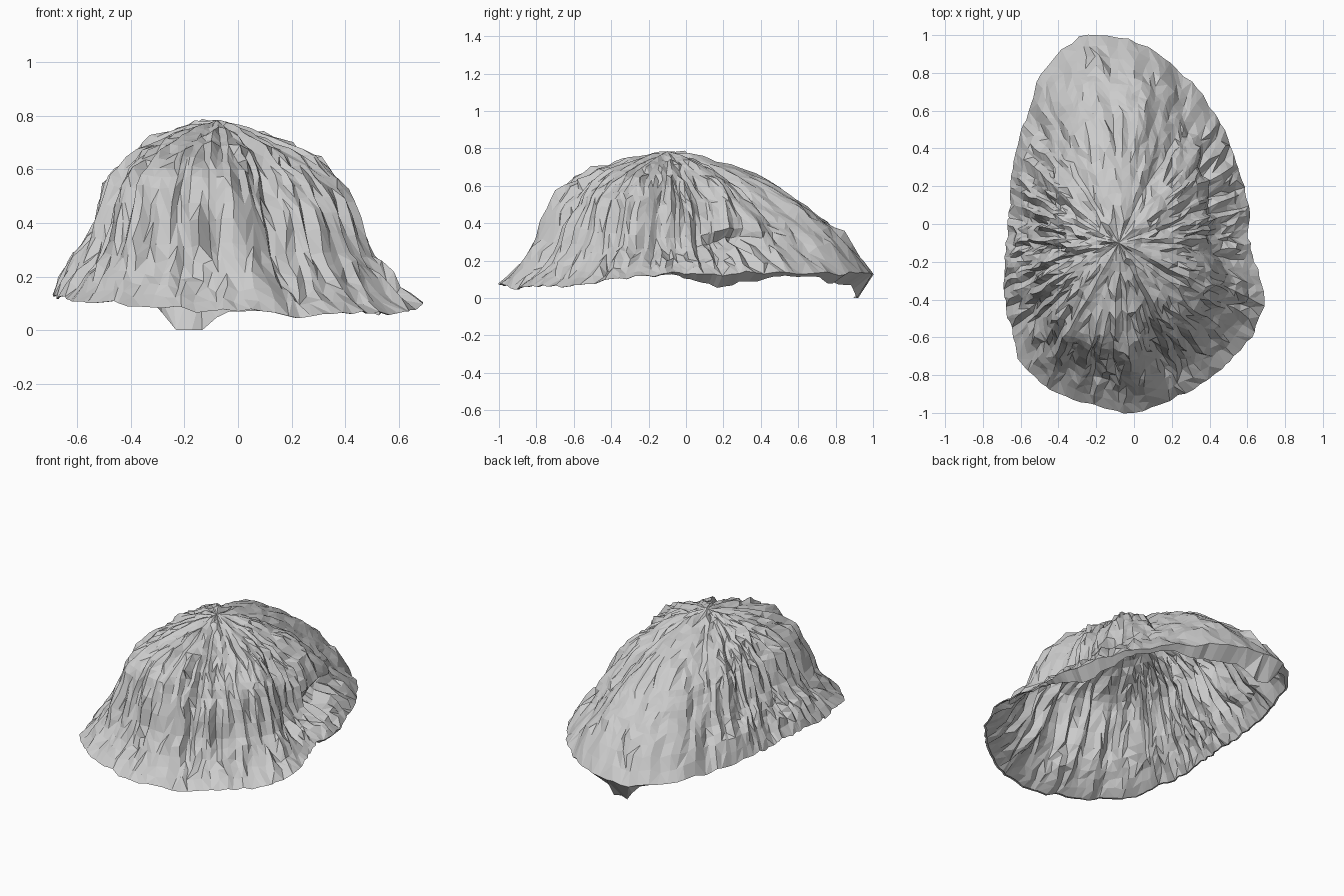
import bpy, bmesh, math
from mathutils import Vector, noise

cube = bpy.data.objects.get("Cube")
if cube:
    bpy.data.objects.remove(cube, do_unlink=True)

APEX = Vector((-0.08, -0.1))
SEGMENTS, RINGS = 132, 20

# Rim outline seen from above, counter-clockwise from the left side
OUTLINE = [(.61, .07), (.55, .3), (.47, .5), (.35, .7), (.2, .84), (.07, .94),
           (-.12, 1), (-.28, 1), (-.48, .82), (-.55, .6), (-.63, .35), (-.65, .1),
           (-.67, -.1), (-.69, -.3), (-.65, -.55), (-.62, -.7), (-.45, -.87),
           (-.2, -.96), (0, -1), (.22, -.92), (.45, -.77), (.62, -.6),
           (.69, -.42), (.64, -.2), (.6, -.07)]
# Height against share of the radius, on each side
LEFT = [(0, .785), (.29, .72), (.5, .62), (.65, .49), (.71, .39), (.76, .27), (.85, .2), (1, .1)]
RIGHT = [(0, .785), (.33, .73), (.52, .65), (.68, .53), (.72, .4), (.8, .3), (.92, .2), (1, .1)]
FRONT = [(0, .785), (.22, .75), (.43, .69), (.61, .6), (.69, .5), (.74, .41), (.78, .3), (.86, .2), (1, .1)]
BACK = [(0, .785), (.18, .75), (.34, .7), (.5, .62), (.65, .5), (.77, .4), (.88, .29), (1, .1)]
# Rim height against angle, and ring spacing that crowds the steep part
RIM_HEIGHT = [(0, .13), (1.6, .14), (2.2, .13), (3.4, .14), (4.2, .1), (4.7, .075),
              (5.1, .06), (5.6, .07), (5.88, .09), (6.1, .13), (math.tau, .13)]
SPACING = [(0, 0), (.5, .6), (.82, .82), (1, 1)]


def interpolate(table, x):
    for (x0, y0), (x1, y1) in zip(table, table[1:]):
        if x <= x1:
            return y0 + (y1 - y0) * (x - x0) / (x1 - x0)
    return table[-1][1]


def bump(x, centre, width):
    return math.exp(-((x - centre) / width) ** 2)


def around(angle, centre, width):
    # Bump on the circle, without a seam
    return bump((angle - centre + math.pi) % math.tau, math.pi, width)


def polar(point):
    d = Vector(point) - APEX
    return math.atan2(d.y, d.x) % math.tau, d.length


rim = sorted(polar(p) for p in OUTLINE)
rim = [(rim[-1][0] - math.tau, rim[-1][1])] + rim + [(rim[0][0] + math.tau, rim[0][1])]


def ribs(angle, t, frequency, seed, slope=2.5):
    # Noise stretched down the slope, so it reads as radial ribs
    x, y = math.cos(angle) * frequency, math.sin(angle) * frequency
    return noise.noise(Vector((x, y, t * slope + seed)))


def base_height(angle, t):
    c, s = math.cos(angle), math.sin(angle)
    side = interpolate(LEFT if c > 0 else RIGHT, t)
    end = interpolate(BACK if s > 0 else FRONT, t)
    lift = interpolate(RIM_HEIGHT, angle % math.tau) - 0.1
    return side * c * c + end * s * s + lift * t ** 6


def shell_point(angle, t):
    back = max(0, math.sin(angle)) ** 3
    angle += 0.05 * ribs(angle, t, 9, 4, 9) * min(1, t * 2)
    radius = interpolate(rim, angle % math.tau)
    z = base_height(angle, t)
    # Ribs are deepest on the steep part and calm on the rear ridge
    depth = math.sin(math.pi * min(1, t * 0.85)) * (1 - 0.4 * back)
    rough = 0.04 * ribs(angle, t, 4, 2) + 0.05 * ribs(angle, t, 13, 7, 4)
    rough += 0.03 * ribs(angle, t, 14, 1, 13)
    # Two long creases beside the rear ridge and down the front
    crease = 0.05 * around(angle, 1.15, 0.14) + 0.05 * around(angle, 5.08, 0.1)
    # Drawn-in front corners
    pinch = 0.045 * around(angle, 5.65, 0.3) + 0.025 * around(angle, 3.9, 0.3)
    # Undercut ledge on the left side
    ledge = 0.08 * bump(z, 0.3, 0.04) * around(angle, 0.6, 0.36)
    reach = radius * t + (rough - crease - pinch) * depth - ledge
    if t > 0.99:
        reach = radius + 0.015 * ribs(angle, 1, 18, 3)
    z += 0.35 * rough * depth - 0.5 * crease * depth
    # Crumpled brim and knobbly crown
    z += 0.045 * bump(t, 0.88, 0.1) * ribs(angle, t, 17, 6, 8)
    z += 0.03 * bump(t, 0.15, 0.15) * ribs(angle, t, 3, 8, 9)
    z += t ** 6 * 0.02 * ribs(angle, 1, 10, 5)
    return Vector((APEX.x + reach * math.cos(angle), APEX.y + reach * math.sin(angle), z))


def lip_point(angle):
    # Folded lip, wide on the left and rear, with one drooping flap at the back
    edge = shell_point(angle, 1)
    width = min(1, around(angle, 0.48, 0.33) + around(angle, 1.45, 0.32))
    flap = around(angle, 1.67, 0.08)
    inner = APEX + (edge.xy - APEX) * (0.985 - 0.08 * max(width, flap))
    return Vector((inner.x, inner.y, max(0, edge.z - 0.065 * width - 0.13 * flap)))


# Shell: rings of points around the apex, open underneath
bm = bmesh.new()
top = bm.verts.new((APEX.x, APEX.y, 0.785))
angles = [math.tau * i / SEGMENTS for i in range(SEGMENTS)]
rings = []
for r in range(1, RINGS + 1):
    t = interpolate(SPACING, r / RINGS)
    step = 4 if r < 4 else 2 if r < 8 else 1
    rings.append([bm.verts.new(shell_point(a, t)) for a in angles[::step]])
rings.append([bm.verts.new(lip_point(a)) for a in angles])

first = rings[0]
for i, v in enumerate(first):
    bm.faces.new((top, v, first[(i + 1) % len(first)]))
for inner, outer in zip(rings, rings[1:]):
    n, ratio = len(inner), len(outer) // len(inner)
    for i in range(n):
        a, b = inner[i], inner[(i + 1) % n]
        edge = [outer[(i * ratio + k) % len(outer)] for k in range(ratio + 1)]
        if ratio == 2:
            bm.faces.new((a, edge[0], edge[1]))
            bm.faces.new((a, edge[1], b))
            bm.faces.new((b, edge[1], edge[2]))
        elif i % 3:
            bm.faces.new((a, edge[0], edge[1]))
            bm.faces.new((a, edge[1], b))
        else:
            bm.faces.new((a, edge[0], b))
            bm.faces.new((b, edge[0], edge[1]))

mesh = bpy.data.meshes.new("shell")
bm.to_mesh(mesh)
bm.free()

grey = bpy.data.materials.new("pale_grey")
grey.use_nodes = True
colour = (0.6, 0.6, 0.6, 1)
grey.diffuse_color = colour
grey.node_tree.nodes["Principled BSDF"].inputs["Base Color"].default_value = colour
mesh.materials.append(grey)
shell = bpy.data.objects.new("shell", mesh)
bpy.context.collection.objects.link(shell)
